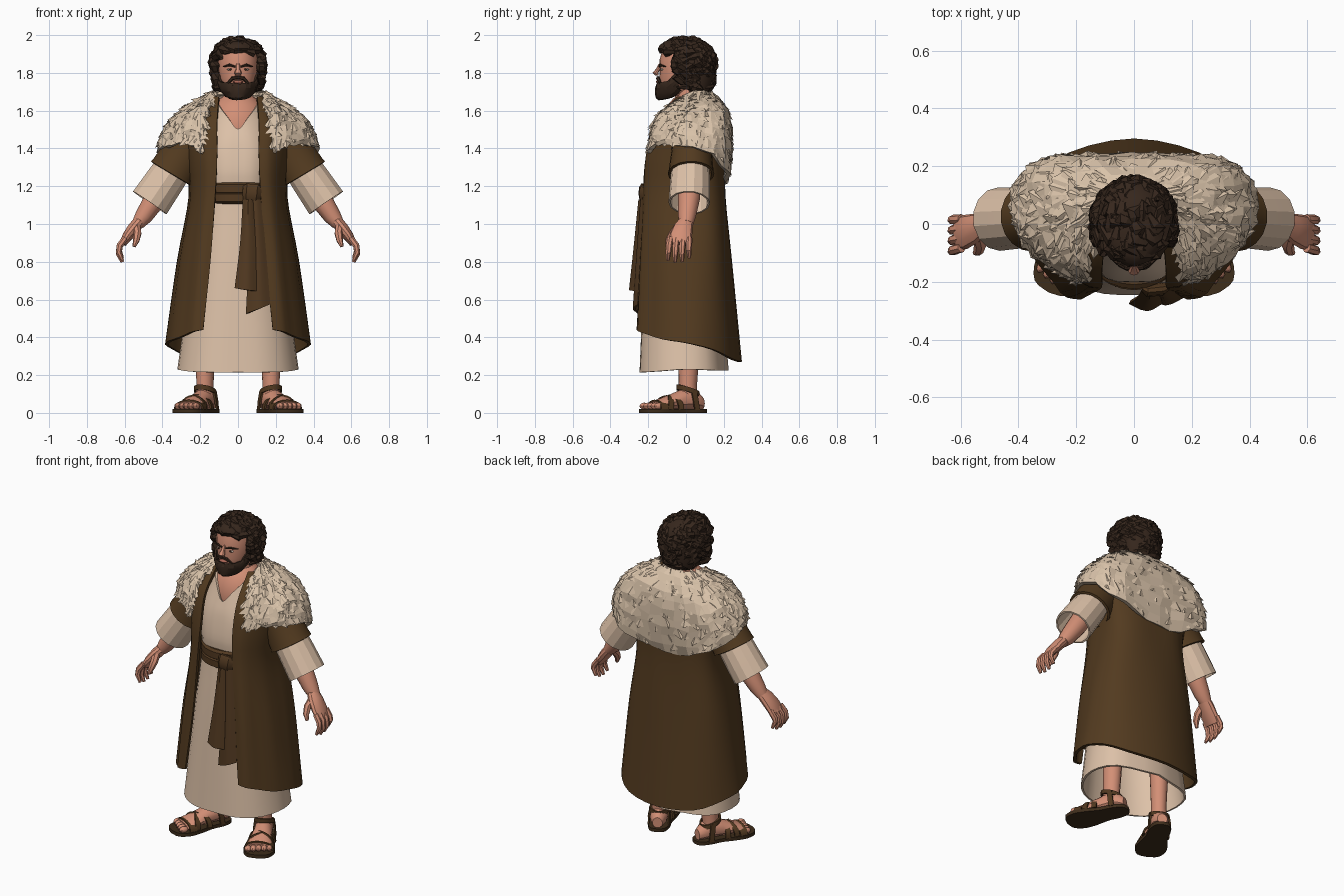
import bpy, bmesh, math, random
from mathutils import Vector as V

random.seed(7)
X, Y, Z = V((1, 0, 0)), V((0, 1, 0)), V((0, 0, 1))


def material(name, *rgb):
    m = bpy.data.materials.new(name)
    m.diffuse_color = (*rgb, 1)
    return m


CREAM = material("cream linen", 0.73, 0.54, 0.395)
FUR = material("pale fur", 0.69, 0.54, 0.395)
COAT = material("brown wool", 0.086, 0.043, 0.014)
BELT = material("brown sash", 0.084, 0.041, 0.015)
SKIN = material("skin", 0.65, 0.275, 0.18)
HAIR = material("dark hair", 0.037, 0.020, 0.012)
SOLE = material("dark sole", 0.048, 0.026, 0.011)
LIP = material("lips", 0.40, 0.13, 0.09)
WHITE = material("eye white", 0.70, 0.60, 0.52)


def cr(P, t):
    """Smooth curve through points P, t from 0 to 1."""
    n = len(P) - 1
    f = min(max(t, 0), 1) * n
    i = min(int(f), n - 1)
    f -= i
    a, b = V(P[i]), V(P[i + 1])
    p = V(P[i - 1]) if i else 2 * a - b
    q = V(P[i + 2]) if i + 2 <= n else 2 * b - a
    return 0.5 * (2 * a + (b - p) * f + (2 * p - 5 * a + 4 * b - q) * f * f + (3 * a - p - 3 * b + q) * f ** 3)


def surf(cols, u, v):
    return cr([cr(c, v) for c in cols], u)


def mirrored(cols):
    """Half set of columns ending at the centre line -> full set."""
    return cols + [[(-x, y, z) for x, y, z in c] for c in cols[-2::-1]]


class Part:
    def __init__(self):
        self.v, self.f = [], []

    def patch(self, cols, nu, nv, fn=lambda p: p, jitter=0):
        o = len(self.v)
        for i in range(nu + 1):
            for j in range(nv + 1):
                r = V([random.uniform(-jitter, jitter) for _ in X])
                self.v.append(fn(surf(cols, i / nu, j / nv) + r))
        for i in range(nu):
            for j in range(nv):
                a = o + i * (nv + 1) + j
                self.f.append((a, a + 1, a + nv + 2, a + nv + 1))
        return self

    def tube(self, pts, radii, sides=8, ref=Y, axis=None, cap=True, fn=lambda p: p):
        """Rings along pts; each radius is (along ref, across ref)."""
        pts, o = [V(p) for p in pts], len(self.v)
        for i, p in enumerate(pts):
            t = axis or (pts[min(i + 1, len(pts) - 1)] - pts[max(i - 1, 0)]).normalized()
            s = (ref - t * ref.dot(t)).normalized()
            w = t.cross(s)
            r = radii[i] if isinstance(radii[i], tuple) else (radii[i],) * 2
            for k in range(sides):
                a = 2 * math.pi * k / sides
                self.v.append(fn(p + s * r[0] * math.cos(a) + w * r[1] * math.sin(a)))
        for i in range(len(pts) - 1):
            for k in range(sides):
                a, b = o + i * sides + k, o + i * sides + (k + 1) % sides
                self.f.append((a, b, b + sides, a + sides))
        if cap:
            self.f.append(tuple(range(o, o + sides)))
            self.f.append(tuple(range(len(self.v) - sides, len(self.v))))
        return self

    def ball(self, c, r, n=8, sides=12, fn=lambda p: p):
        A = [0.12 + (math.pi - 0.24) * i / n for i in range(n + 1)]
        return self.tube([V(c) + Z * r[2] * math.cos(a) for a in A],
                         [(r[1] * math.sin(a), r[0] * math.sin(a)) for a in A], sides, axis=Z, fn=fn)

    def make(self, name, mat, solid=0, angle=32):
        bm = bmesh.new()
        vs = [bm.verts.new(p) for p in self.v]
        for f in self.f:
            bm.faces.new([vs[i] for i in f])
        bmesh.ops.remove_doubles(bm, verts=bm.verts, dist=1e-5)
        bmesh.ops.recalc_face_normals(bm, faces=bm.faces)
        me = bpy.data.meshes.new(name)
        bm.to_mesh(me)
        bm.free()
        me.materials.append(mat)
        ob = bpy.data.objects.new(name, me)
        bpy.context.collection.objects.link(ob)
        bpy.ops.object.select_all(action='DESELECT')
        ob.select_set(True)
        bpy.context.view_layer.objects.active = ob
        if solid:
            m = ob.modifiers.new("thickness", 'SOLIDIFY')
            m.thickness, m.offset = solid, 0
            bpy.ops.object.modifier_apply(modifier=m.name)
        if angle:
            bpy.ops.object.shade_smooth_by_angle(angle=math.radians(angle))
        return ob


def pleat(p):
    """Soft vertical folds in the front half of the cloth."""
    k = min(max((1.35 - p.z) / .6, 0), 1) * min(max((.08 - p.y) / .1, 0), 1)
    w = 1 + .02 * k * math.sin(11 * math.atan2(abs(p.x), -p.y) + .6)
    return V((p.x * w, p.y * w, p.z))


# Tunic with V neck: columns from back centre to front centre, neck to hem
tunic = [
    [(0, .11, 1.68), (0, .15, 1.42), (0, .15, 1.28), (0, .14, 1.15), (0, .17, .8), (0, .22, .225)],
    [(.09, .09, 1.68), (.17, .11, 1.42), (.16, .11, 1.28), (.15, .1, 1.15), (.19, .11, .8), (.25, .15, .225)],
    [(.11, .03, 1.67), (.2, .02, 1.42), (.19, .01, 1.28), (.185, 0, 1.15), (.235, 0, .8), (.315, 0, .23)],
    [(.105, -.06, 1.635), (.18, -.09, 1.42), (.17, -.11, 1.28), (.165, -.11, 1.15), (.2, -.13, .8), (.265, -.145, .22)],
    [(.05, -.125, 1.56), (.09, -.165, 1.42), (.09, -.185, 1.28), (.09, -.18, 1.15), (.11, -.2, .8), (.15, -.225, .215)],
    [(0, -.15, 1.50), (0, -.175, 1.42), (0, -.195, 1.28), (0, -.19, 1.15), (0, -.215, .8), (0, -.24, .215)]]
Part().patch(mirrored(tunic), 30, 20).make("tunic", CREAM, 0.012)

# Long open coat: columns from front edge to back centre, collar to hem
coat = [
    [(.10, -.04, 1.67), (.11, -.16, 1.53), (.11, -.205, 1.35), (.12, -.22, 1.15), (.145, -.23, .8), (.18, -.248, .44)],
    [(.12, -.03, 1.67), (.17, -.15, 1.52), (.17, -.195, 1.35), (.175, -.2, 1.15), (.21, -.22, .8), (.25, -.232, .425)],
    [(.13, 0, 1.67), (.24, -.07, 1.5), (.24, -.1, 1.35), (.23, -.115, 1.15), (.28, -.12, .8), (.325, -.125, .39)],
    [(.13, .04, 1.67), (.27, .03, 1.5), (.27, .03, 1.35), (.25, .02, 1.15), (.315, .01, .8), (.38, .0, .37)],
    [(.13, .08, 1.67), (.26, .12, 1.5), (.26, .13, 1.35), (.24, .13, 1.15), (.29, .135, .8), (.34, .14, .335)],
    [(.08, .11, 1.67), (.15, .18, 1.5), (.15, .19, 1.35), (.15, .19, 1.15), (.19, .205, .8), (.22, .24, .285)],
    [(0, .12, 1.67), (0, .2, 1.5), (0, .2, 1.35), (0, .2, 1.15), (0, .235, .8), (0, .287, .27)]]
Part().patch(mirrored(coat), 36, 20, pleat).make("coat", COAT, 0.018)

# Fur cape: lumpy base shell plus broad raised tufts, front edge to back centre
fur = mirrored([
    [(.12, -.03, 1.66), (.165, -.14, 1.57), (.17, -.18, 1.48), (.19, -.2, 1.37)],
    [(.14, .01, 1.68), (.22, -.1, 1.59), (.25, -.145, 1.50), (.265, -.158, 1.42)],
    [(.14, .04, 1.685), (.265, -.015, 1.59), (.34, -.06, 1.51), (.36, -.08, 1.41)],
    [(.14, .07, 1.69), (.28, .04, 1.605), (.375, .03, 1.51), (.415, .03, 1.40)],
    [(.12, .10, 1.69), (.28, .14, 1.60), (.37, .15, 1.48), (.395, .145, 1.36)],
    [(.08, .12, 1.69), (.21, .20, 1.59), (.28, .22, 1.43), (.27, .215, 1.27)],
    [(0, .13, 1.69), (0, .215, 1.58), (0, .23, 1.40), (0, .20, 1.21)]])
Part().patch(fur, 40, 10, jitter=.009).make("fur_cape", FUR, 0.025, 0)
tufts = Part()
for r in range(10):
    for c in range(34):
        u = min(max((c + .5 * (r % 2) + random.uniform(.1, .6)) / 34, .008), .992)
        v = min((r + random.uniform(.1, .9)) / 10, .97)
        p = surf(fur, u, v)
        du = (surf(fur, min(u + .01, 1), v) - surf(fur, max(u - .01, 0), v)).normalized()
        dv = (surf(fur, u, min(v + .02, 1)) - surf(fur, u, max(v - .02, 0))).normalized()
        n = du.cross(dv).normalized()
        if n.dot(p - V((0, .03, 1.3))) < 0:
            n = -n
        w, h = random.uniform(.024, .044), random.uniform(.03, .05)
        o = len(tufts.v)
        tilt = du * random.uniform(-.04, .04)
        tufts.v += [p - du * w + n * .006, p + du * w + n * .006, p - dv * h * .9 + n * .01,
                    p + dv * h * .5 + tilt + n * random.uniform(.016, .025)]
        tufts.f += [(o, o + 1, o + 2), (o, o + 3, o + 1), (o + 1, o + 3, o + 2), (o + 2, o + 3, o)]
tufts.make("fur_tufts", FUR, 0, 0)

# Sash belt, knot and two hanging tails
belt = Part()
for z, g in ((1.188, 0), (1.138, .004)):
    belt.tube([(0, -.02, z - .032), (0, -.02, z - .02), (0, -.02, z + .02), (0, -.02, z + .032)],
              [(.19, .185), (.205 + g, .195), (.205 + g, .195), (.19, .185)], 28, axis=Z)
belt.make("belt", BELT)
Part().tube([(.03, -.222, 1.165), (.045, -.23, 1.165), (.095, -.225, 1.16), (.12, -.215, 1.155)],
            [(.012, .04), (.022, .052), (.024, .052), (.012, .04)], 10).make("belt_knot", BELT)
tails = Part()
tails.patch([[(.03, -.225, 1.13), (.015, -.25, .9), (-.015, -.27, .66)], [(.055, -.245, 1.13), (.05, -.268, .9), (.045, -.295, .65)],
             [(.08, -.23, 1.13), (.09, -.25, .9), (.095, -.27, .645)]], 6, 6)
tails.patch([[(.065, -.22, 1.13), (.06, -.235, .85), (.045, -.25, .525)], [(.09, -.235, 1.13), (.105, -.255, .85), (.11, -.275, .55)],
             [(.12, -.22, 1.13), (.145, -.235, .85), (.168, -.25, .575)]], 6, 6)
tails.make("sash_tails", BELT, 0.014)

# Neck, chest and skull
Part().ball((0, .02, 1.5), (.17, .153, .2), 12, 20).make("chest", SKIN)
Part().tube([(0, .03, 1.58), (0, .02, 1.66), (0, .01, 1.76)], [.095, .078, .07], 14).make("neck", SKIN)
skull = [(1.68, .05, -.12, .02), (1.72, .08, -.135, .06), (1.77, .098, -.14, .09), (1.82, .106, -.14, .11),
         (1.87, .108, -.14, .115), (1.92, .1, -.125, .11), (1.96, .06, -.07, .07)]
Part().tube([(0, (f + b) / 2, z) for z, _, f, b in skull], [((b - f) / 2, r) for _, r, f, b in skull],
            20, axis=Z).make("head", SKIN)
Part().tube([(0, -.135, 1.85), (0, -.148, 1.82), (0, -.162, 1.80), (0, -.152, 1.785)],
            [(.008, .009), (.012, .011), (.016, .02), (.008, .014)], 8, axis=Z).make("nose", SKIN)
Part().ball((0, -.146, 1.752), (.028, .013, .009)).make("lips", LIP)
eyes, irises, brows = Part(), Part(), Part()
for s in (1, -1):
    eyes.ball((s * .042, -.127, 1.818), (.016, .008, .006))
    irises.ball((s * .041, -.133, 1.818), (.007, .004, .006))
    brows.tube([(s * .014, -.141, 1.833), (s * .045, -.137, 1.842), (s * .078, -.108, 1.833)], [.005, .007, .003], 6, Z)
    # Moustache halves
    brows.tube([(0, -.149, 1.775), (s * .028, -.149, 1.772), (s * .054, -.136, 1.745)], [.009, .010, .007], 6, Z)
eyes.make("eyes", WHITE)
irises.make("irises", HAIR)
brows.make("brows_and_moustache", HAIR)

# Beard around the jaw, sideburn to chin
beard = [
    [(.108, -.03, 1.83), (.108, -.035, 1.78), (.1, -.04, 1.74), (.085, -.035, 1.715), (.06, -.02, 1.715)],
    [(.09, -.09, 1.76), (.09, -.095, 1.73), (.08, -.09, 1.70), (.064, -.075, 1.68), (.045, -.05, 1.69)],
    [(.045, -.14, 1.748), (.046, -.146, 1.72), (.043, -.142, 1.69), (.034, -.125, 1.665), (.03, -.07, 1.68)],
    [(0, -.147, 1.74), (0, -.156, 1.72), (0, -.158, 1.69), (0, -.142, 1.66), (0, -.08, 1.675)]]
Part().patch(mirrored(beard), 22, 8, jitter=.003).make("beard", HAIR, 0.012, 20)

# Hair: solid core with curling locks laid over it
core = Part().ball((0, .04, 1.85), (.13, .12, .135), 10, 18).ball((0, -.018, 1.93), (.105, .13, .05))
core.tube([(0, .06, 1.85), (0, .065, 1.77), (0, .065, 1.70)], [(.095, .13), (.092, .125), (.07, .10)], 16, axis=Z)
core.make("hair_core", HAIR)
locks = Part()
for i in range(130):
    az = i * 2.39996 % (2 * math.pi)
    front = min(az, 2 * math.pi - az) < 1.08
    lo = math.acos(1 - (i + .5) / 130 * 1.75)
    if front and lo > .95:
        continue
    span, swirl = random.uniform(.4, .65), random.choice((-1, 1)) * random.uniform(.2, .5)
    pts = []
    for k in range(5):
        a = lo + span * (k / 4 - .4)
        a = min(a, random.uniform(.95, 1.2) if front else 2.45)
        b = az + swirl * math.sin(k * .9) / max(math.sin(abs(a)), .5)
        if not front:
            b = min(max(b, 1.2), 2 * math.pi - 1.2) if a > 1.2 else b
        s = math.sin(a) if a < 1.3 else max(math.sin(a), .97 - .14 * max(a - 1.9, 0))
        push = .014 * math.sin(abs(a)) * max(math.cos(b), 0)
        pts.append((.134 * s * math.sin(b), .002 - push - .145 * s * math.cos(b),
                    1.850 + .125 * math.cos(a) - .07 * max(a - 2, 0)))
    if (V(pts[0]) - V(pts[4])).length > .02:
        locks.tube(pts, [.010, .024, .029, .022, .006], 6, V((.3, .5, .8)))
locks.make("hair_locks", HAIR, 0, 25)

for s, side in ((1, "left"), (-1, "right")):
    def M(p, s=s):
        return V((s * p.x, p.y, p.z))

    # Coat and tunic sleeves
    Part().tube([(.2, .03, 1.5), (.275, .03, 1.385), (.343, .027, 1.28), (.352, .027, 1.265)],
                [(.09, .11), (.1, .115), (.112, .118), (.116, .122)], 18, cap=False, fn=M).make(side + "_coat_sleeve", COAT, 0.014)
    Part().tube([(.29, .025, 1.37), (.38, .022, 1.24), (.467, .017, 1.112)],
                [.09, .1, .105], 14, cap=False, fn=M).make(side + "_tunic_sleeve", CREAM, 0.01, 20)
    # Forearm, palm, fingers and thumb
    hand = Part().tube([(.36, .02, 1.26), (.44, .015, 1.13), (.50, .005, 1.04), (.53, 0, 1.0)],
                       [.062, .058, .047, (.038, .034)], 12, fn=M)
    hand.tube([(.515, .003, 1.02), (.55, -.015, .98), (.585, -.028, .935), (.61, -.032, .895)],
              [(.036, .031), (.052, .033), (.06, .028), (.056, .019)], 12, fn=M)
    for k in range(4):
        y, d = -.082 + .033 * k, (0, .010, .007, -.012)[k]
        hand.tube([(.597, y, .925), (.626, y - .008 + k * .002, .885), (.631, y - .012 + k * .003, .85 - d),
                   (.612, y - .014 + k * .005, .808 - d)], [.017, .0175, .0155, .009], 7, fn=M)
    hand.tube([(.54, -.035, .99), (.532, -.07, .95), (.538, -.092, .915), (.55, -.1, .88)], [.023, .022, .018, .009], 7, X, fn=M)
    hand.make(side + "_arm_and_hand", SKIN)

    def F(p, s=s, a=math.radians(26)):
        """Foot space (toes to -y, ankle at origin) to world, broader near the ground."""
        x = p.x * (1 + .2 * min(max((.13 - p.z) / .08, 0), 1))
        return V((s * (.175 + x * math.cos(a) - p.y * math.sin(a)), .01 + x * math.sin(a) + p.y * math.cos(a), p.z))

    # Leg, foot and toes
    foot = Part().tube([(0, 0, .08), (0, 0, .15), (0, .005, .3), (0, .01, .7)], [.046, (.05, .044), (.056, .05), .07], 12, fn=F)
    shape = [(.085, .025, .065), (.05, .042, .10), (0, .046, .12), (-.06, .047, .098), (-.12, .054, .074), (-.18, .06, .052), (-.205, .056, .04)]
    foot.tube([(0, y, .018 + h / 2) for y, _, h in shape], [(h / 2, w) for _, w, h in shape], 12, Z, Y, fn=F)
    for k in range(5):
        foot.ball((-.048 + .025 * k, -.228 + .007 * k, .036), (.017 - .001 * k, .029, .018), 6, 8, F)
    foot.make(side + "_leg_and_foot", SKIN)
    # Sandal sole and straps
    half = [(0, .105, 0), (.035, .09, 0), (.052, .03, 0), (.053, -.04, 0), (.07, -.13, 0), (.074, -.2, 0), (.05, -.26, 0), (0, -.275, 0)]
    ring = [cr(half, i / 20) for i in range(21)]
    ring += [V((-p.x, p.y, 0)) for p in ring[-2:0:-1]]
    sole, n = Part(), len(ring)
    sole.v = [F(p + Z * z) for z in (0, .021) for p in ring]
    sole.f = [tuple(range(n)), tuple(range(n, 2 * n))] + [(i, (i + 1) % n, n + (i + 1) % n, n + i) for i in range(n)]
    sole.make(side + "_sandal_sole", SOLE)
    straps = Part()
    for y, tilt, w, hw, h in ((-.175, 0, .045, .068, .047), (-.11, .035, .03, .062, .071), (-.10, -.035, .03, .061, .075)):
        arcs = [[(hw * math.cos(a), y + e + tilt * math.cos(a), .018 + h * (1 - .2 * max(e, 0) / w) * math.sin(a) ** .8)
                 for a in [math.pi * k / 10 for k in range(11)]] for e in (-w / 2, w / 2)]
        straps.patch(arcs, 1, 14, F)
    loops = [[(.051 * math.cos(a), .058 * math.sin(a), z - .02 * math.sin(a)) for a in [math.pi * k / 8 for k in range(17)]] for z in (.104, .13)]
    straps.patch(loops, 1, 24, F)
    for x in (-.05, .05):
        straps.patch([[(x, -.005, .118), (x * 1.04, .01, .015)], [(x, .025, .118), (x * .98, .04, .015)]], 1, 2, F)
    straps.make(side + "_sandal_straps", BELT, 0.01)
